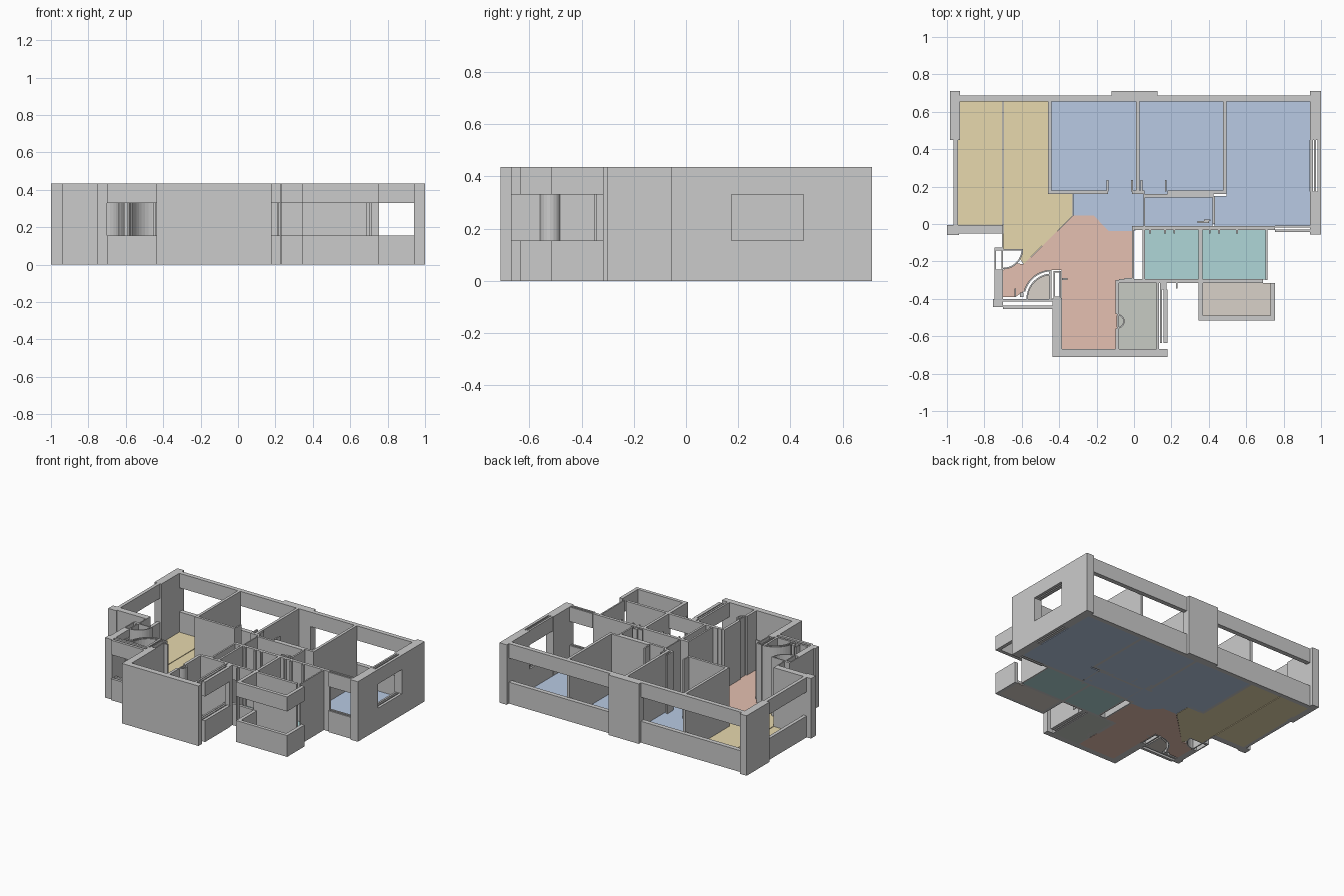
import bpy, bmesh, math

H, SILL, HEAD = 0.435, 0.155, 0.33
FULL, BANDS = [(0, H)], [(0, SILL), (HEAD, H)]


def finish(name, bm, color=None):
    me = bpy.data.meshes.new(name)
    bmesh.ops.recalc_face_normals(bm, faces=bm.faces)
    bm.to_mesh(me)
    bm.free()
    ob = bpy.data.objects.new(name, me)
    bpy.context.collection.objects.link(ob)
    if color:
        mat = bpy.data.materials.new(name + "_colour")
        mat.diffuse_color = (*color, 1)
        me.materials.append(mat)
    return ob


def prism(bm, pts, z0, z1):
    f = bm.faces.new([bm.verts.new((x, y, z0)) for x, y in pts])
    top = bmesh.ops.extrude_face_region(bm, geom=[f], use_keep_orig=True)["geom"]
    bmesh.ops.translate(bm, vec=(0, 0, z1 - z0),
                        verts=[v for v in top if isinstance(v, bmesh.types.BMVert)])


def boxes(name, rects, spans=FULL):
    """One object made of upright blocks (x0, x1, y0, y1) in each height span."""
    bm = bmesh.new()
    for x0, x1, y0, y1 in rects:
        for z0, z1 in spans:
            prism(bm, [(x0, y0), (x1, y0), (x1, y1), (x0, y1)], z0, z1)
    return finish(name, bm)


def rect(x0, x1, y0, y1):
    return [(x0, y0), (x1, y0), (x1, y1), (x0, y1)]


def arc(cx, cy, r, a0, a1, n=10):
    return [(cx + r * math.cos(math.radians(a0 + (a1 - a0) * i / n)),
             cy + r * math.sin(math.radians(a0 + (a1 - a0) * i / n))) for i in range(n + 1)]


def floor(name, color, *polys):
    bm = bmesh.new()
    for p in polys:
        prism(bm, p, 0, 0.008)
    return finish(name, bm, color)


# Solid outer walls and piers
boxes("corner_piers", [
    (-0.985, -0.93, 0.45, 0.712), (0.94, 0.995, 0.655, 0.712),
    (-0.12, 0.125, 0.655, 0.712), (-1, -0.935, -0.06, -0.005),
    (-0.935, -0.70, -0.05, -0.005)])
boxes("right_wall", [(0.94, 1, -0.055, 0.175), (0.94, 1, 0.45, 0.712)])
boxes("front_walls", [
    (-0.435, -0.385, -0.71, -0.395), (-0.385, 0.18, -0.71, -0.668),
    (-0.755, -0.70, -0.445, -0.40), (-0.745, -0.70, -0.40, -0.25),
    (-0.745, -0.70, -0.135, -0.125), (-0.705, -0.697, -0.14, -0.05)])

# Outer walls with a sill below and a lintel above
boxes("back_window_walls", [(-0.93, -0.12, 0.655, 0.688), (0.125, 0.94, 0.655, 0.688)], BANDS)
boxes("left_window_wall", [(-0.965, -0.94, -0.005, 0.45)], BANDS)
boxes("right_window_wall", [(0.945, 0.958, 0.175, 0.45), (0.963, 0.972, 0.175, 0.45),
                            (0.98, 1, 0.175, 0.45)], BANDS)
boxes("south_window_wall", [(0.755, 0.94, -0.02, -0.008), (0.755, 0.94, -0.042, -0.03)], BANDS)
boxes("bay_window_wall", [(-0.70, -0.435, -0.415, -0.40), (-0.70, -0.435, -0.455, -0.435)], BANDS)
boxes("bath_window_wall", [(0.12, 0.133, -0.668, -0.315), (0.138, 0.15, -0.635, -0.35),
                           (0.157, 0.18, -0.635, -0.35)], BANDS)
boxes("washroom_window_wall", [(0.16, 0.345, -0.315, -0.295)], BANDS)
boxes("balcony_parapet", [(0.345, 0.37, -0.515, -0.315), (0.37, 0.73, -0.515, -0.49),
                          (0.73, 0.755, -0.515, -0.315)], BANDS)

# Interior partitions
boxes("bedroom_walls", [
    (-0.46, -0.44, 0.16, 0.66), (0.01, 0.03, 0.16, 0.66), (0.475, 0.495, 0.16, 0.66),
    (-0.44, -0.14, 0.16, 0.178), (-0.012, 0.055, 0.16, 0.178), (0.18, 0.475, 0.16, 0.178)])
boxes("corridor_walls", [
    (0.05, 0.058, -0.01, 0.16), (0.055, 0.425, 0.143, 0.16), (0.42, 0.432, 0.0, 0.15),
    (0.0, 0.755, -0.032, -0.01), (-0.012, 0.0, -0.30, -0.01)])
boxes("washroom_walls", [
    (0.045, 0.06, -0.30, -0.03), (0.345, 0.365, -0.30, -0.03), (0.703, 0.713, -0.30, -0.03),
    (-0.08, 0.16, -0.315, -0.295), (0.345, 0.69, -0.315, -0.295),
    (0.225, 0.232, -0.345, -0.315), (0.14, 0.175, -0.35, -0.315)])
boxes("bath_wall", [(-0.10, -0.08, -0.668, -0.56), (-0.088, -0.08, -0.56, -0.48),
                    (-0.10, -0.08, -0.48, -0.30)])

# Door leaves, jambs and small stubs
boxes("door_leaves", [(x, x + 0.01, 0.175, 0.235) for x in (-0.147, -0.015, 0.035, 0.165)])
boxes("washroom_jambs", [(x, x + 0.01, -0.05, -0.03) for x in (0.08, 0.16, 0.21, 0.40, 0.45, 0.545)])
boxes("hall_stubs", [(-0.385, -0.355, -0.30, -0.29), (-0.05, -0.012, -0.30, -0.29),
                     (0.34, 0.40, 0.005, 0.015), (0.375, 0.41, 0.015, 0.025)])
boxes("window_mullions", [(-0.51, -0.41, 0.667, 0.675), (0.44, 0.52, 0.667, 0.675)], BANDS)

# Entry frame and alcove frame: thin upright rings
for name, (x0, x1, y0, y1) in {"entry_frame": (-0.745, -0.70, -0.25, -0.135),
                               "alcove_frame": (-0.43, -0.39, -0.395, -0.25)}.items():
    t = 0.008
    boxes(name, [(x0, x0 + t, y0, y1), (x1 - t, x1, y0, y1),
                 (x0, x1, y0, y0 + t), (x0, x1, y1 - t, y1)])

# Curved swings
def swing(name, cx, cy, r, a0, a1, t=0.008):
    bm = bmesh.new()
    outer, inner = arc(cx, cy, r, a0, a1), arc(cx, cy, r - t, a0, a1)
    for i in range(len(outer) - 1):
        prism(bm, [outer[i], outer[i + 1], inner[i + 1], inner[i]], 0, H)
    return finish(name, bm)


swing("entry_door_swing", -0.70, -0.135, 0.107, 270, 360)
boxes("entry_door_leaf", [(-0.70, -0.593, -0.142, -0.134)])
swing("alcove_swing_outer", -0.44, -0.40, 0.155, 90, 165)
swing("alcove_swing_inner", -0.44, -0.40, 0.135, 90, 180)
boxes("alcove_posts", [(-0.64, -0.63, -0.39, -0.345), (-0.61, -0.59, -0.39, -0.365),
                       (-0.455, -0.44, -0.40, -0.25)])
swing("bath_door_swing", -0.09, -0.52, 0.04, -90, 90)

# Coloured floors
floor("living_floor", (0.80, 0.69, 0.42), rect(-0.94, -0.702, -0.005, 0.656),
      [(-0.697, 0.656), (-0.46, 0.656), (-0.46, 0.16), (-0.328, 0.16), (-0.328, 0.045),
       (-0.59, -0.215)] + arc(-0.70, -0.135, 0.107, -30, 0, 4) + [(-0.697, -0.135)])
floor("hall_floor", (0.78, 0.53, 0.44),
      [(-0.325, 0.045), (-0.215, 0.045), (-0.135, -0.038), (-0.01, -0.038), (-0.01, -0.30),
       (-0.09, -0.30), (-0.09, -0.668), (-0.388, -0.668), (-0.388, -0.245)]
      + arc(-0.44, -0.40, 0.155, 90, 165) + [(-0.635, -0.39), (-0.70, -0.39), (-0.70, -0.245)]
      + arc(-0.70, -0.135, 0.107, -85, -45, 4) + [(-0.59, -0.215)])
floor("bedroom_floor", (0.48, 0.59, 0.77), rect(-0.44, 0.01, 0.16, 0.656),
      rect(0.03, 0.475, 0.16, 0.656),
      [(0.495, 0.656), (0.94, 0.656), (0.94, -0.01), (0.43, -0.01), (0.43, 0.15), (0.495, 0.15)],
      [(-0.325, 0.16), (0.052, 0.16), (0.052, -0.01), (0, -0.038), (-0.135, -0.038),
       (-0.215, 0.045), (-0.325, 0.045)],
      rect(0.056, 0.42, -0.02, 0.15))
floor("washroom_floor", (0.43, 0.67, 0.68), rect(0.06, 0.345, -0.297, -0.03),
      rect(0.365, 0.705, -0.297, -0.03))
floor("balcony_floor", (0.69, 0.64, 0.58), rect(0.368, 0.732, -0.492, -0.315))
floor("bath_floor", (0.57, 0.60, 0.55), rect(-0.082, 0.122, -0.668, -0.312))
floor("alcove_floor", (0.69, 0.64, 0.58), arc(-0.44, -0.40, 0.135, 90, 180) + [(-0.44, -0.40)])
